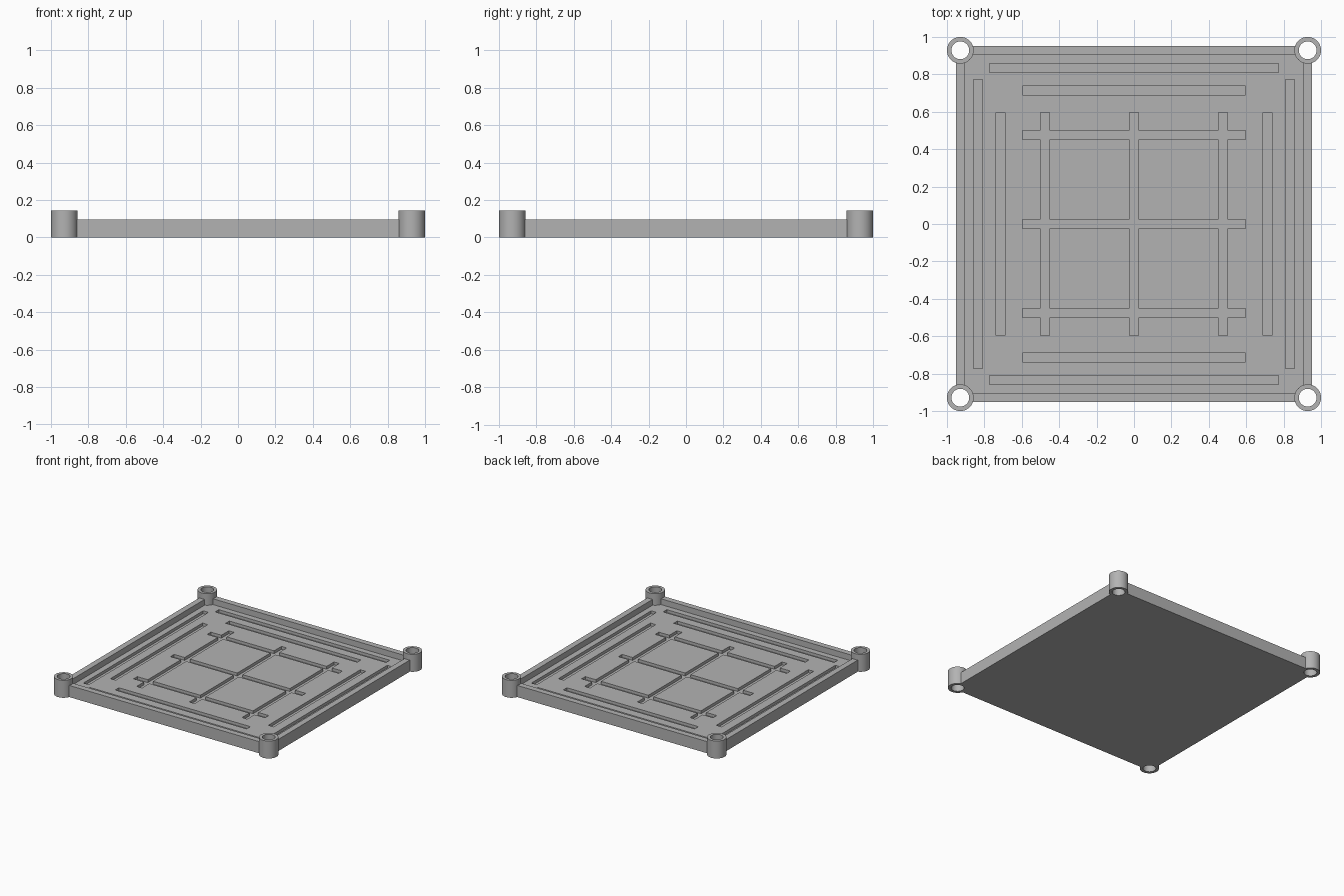
import bpy
from mathutils import Matrix

cube = bpy.data.objects.get("Cube")
if cube:
    bpy.data.objects.remove(cube, do_unlink=True)

U = 1 / 21          # design unit: the tray is 42 units across the posts
FLOOR = 1           # floor height in units
GROOVE = 0.5        # groove depth in units

grey = bpy.data.materials.new("plain grey")
grey.use_nodes = True
colour = (0.45, 0.45, 0.45, 1)
grey.diffuse_color = colour
grey.node_tree.nodes["Principled BSDF"].inputs["Base Color"].default_value = colour


def box(name, x, y, sx, sy, z0, z1):
    bpy.ops.mesh.primitive_cube_add(size=1)
    ob = bpy.context.object
    ob.name = name
    ob.data.transform(Matrix.Translation((x * U, y * U, (z0 + z1) / 2 * U))
                      @ Matrix.Diagonal((sx * U, sy * U, (z1 - z0) * U, 1)))
    ob.data.materials.append(grey)
    return ob


def cylinder(name, x, y, r, z0, z1):
    bpy.ops.mesh.primitive_cylinder_add(vertices=48, radius=r * U, depth=(z1 - z0) * U)
    ob = bpy.context.object
    ob.name = name
    ob.data.transform(Matrix.Translation((x * U, y * U, (z0 + z1) / 2 * U)))
    ob.data.materials.append(grey)
    return ob


def cut(target, cutters):
    """Subtract each cutter from the target, then discard the cutters."""
    for c in cutters:
        c.hide_render = True
        mod = target.modifiers.new("cut", 'BOOLEAN')
        mod.operation, mod.solver, mod.object = 'DIFFERENCE', 'EXACT', c
    bpy.context.view_layer.update()
    graph = bpy.context.evaluated_depsgraph_get()
    mesh = bpy.data.meshes.new_from_object(target.evaluated_get(graph))
    target.modifiers.clear()
    target.data = mesh
    for c in cutters:
        bpy.data.objects.remove(c, do_unlink=True)


# Tray with a raised rim
tray = box("tray", 0, 0, 40, 40, 0, 2)
cutters = [box("recess_cutter", 0, 0, 38, 38, FLOOR, 3)]

# Grooves: (distance from centre, length), run along both axes
grooves = [(0, 25)]
for side in (-1, 1):
    grooves += [(side * 10, 25), (side * 15, 25), (side * 17.5, 32.5)]
for d, length in grooves:
    cutters.append(box("groove_cutter", 0, d, length, 1, FLOOR - GROOVE, 1.5))
    cutters.append(box("groove_cutter", d, 0, 1, length, FLOOR - GROOVE, 1.5))

# Corner seats for the posts
corners = [(x, y) for x in (-19.5, 19.5) for y in (-19.5, 19.5)]
for x, y in corners:
    cutters.append(cylinder("seat_cutter", x, y, 1.48, -1, 4))
cut(tray, cutters)

# Hollow corner posts
for x, y in corners:
    name = ("front" if y < 0 else "back") + ("_left" if x > 0 else "_right") + "_post"
    post = cylinder(name, x, y, 1.5, 0, 3)
    cut(post, [cylinder("bore_cutter", x, y, 1, -1, 4)])
    bpy.ops.object.select_all(action='DESELECT')
    post.select_set(True)
    bpy.context.view_layer.objects.active = post
    bpy.ops.object.shade_smooth_by_angle()
